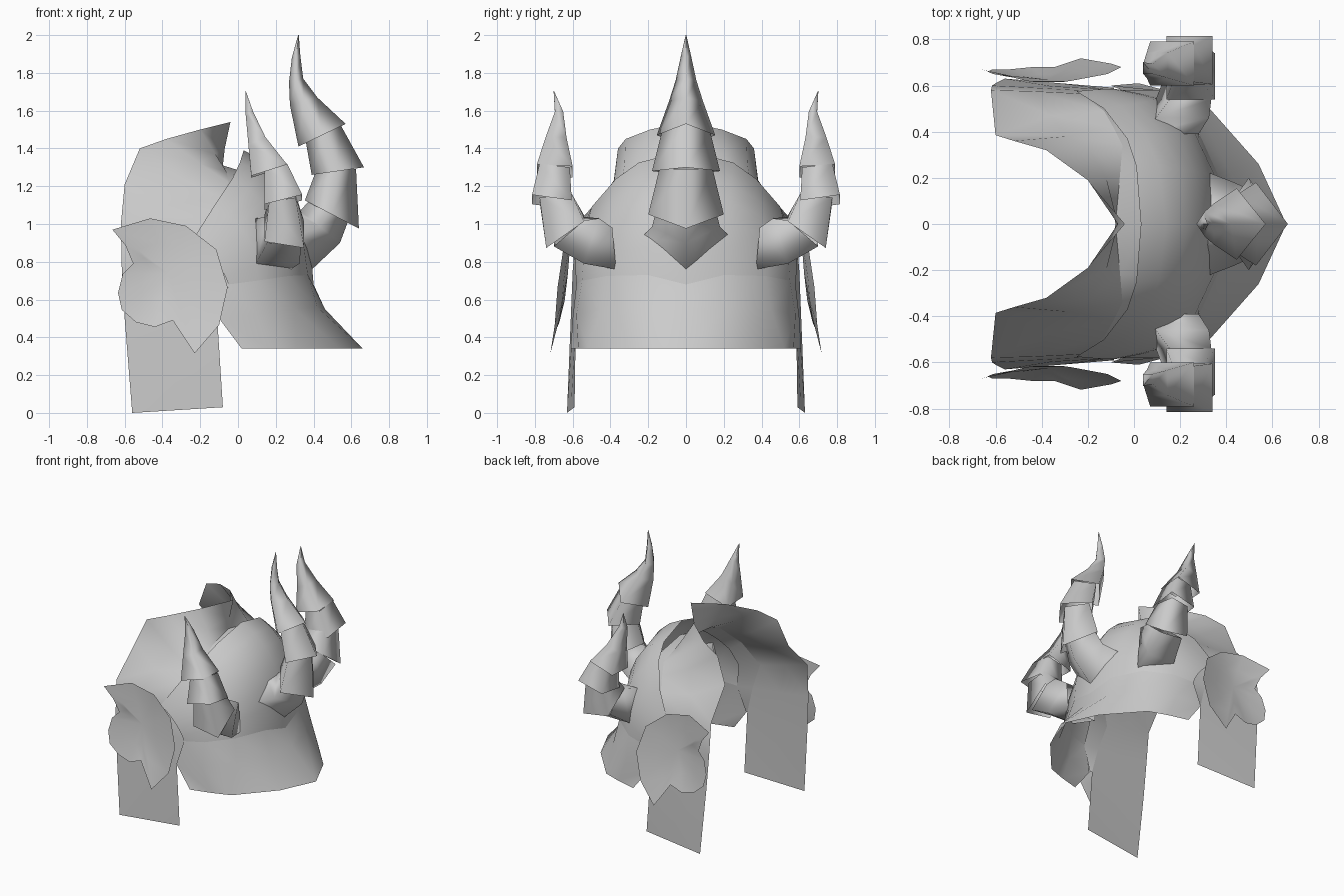
import bpy, math
from mathutils import Vector

if "Cube" in bpy.data.objects:
    bpy.data.objects.remove(bpy.data.objects["Cube"])

metal = bpy.data.materials.new("grey metal")
metal.diffuse_color = (0.6, 0.6, 0.6, 1)
metal.use_nodes = True
metal.node_tree.nodes["Principled BSDF"].inputs["Base Color"].default_value = metal.diffuse_color


def make(name, verts, faces, mirror=True, angle=40):
    """Mesh object, optionally mirrored across the helmet's middle plane."""
    mesh = bpy.data.meshes.new(name)
    mesh.from_pydata([tuple(v) for v in verts], [], faces)
    mesh.materials.append(metal)
    ob = bpy.data.objects.new(name, mesh)
    bpy.context.collection.objects.link(ob)
    bpy.context.view_layer.objects.active = ob
    ob.select_set(True)
    bpy.ops.object.shade_smooth_by_angle(angle=math.radians(angle))
    ob.select_set(False)
    if mirror:
        m = ob.modifiers.new("mirror", 'MIRROR')
        m.use_axis = (False, True, False)
        m.merge_threshold = 0.002
    return ob


def loft(name, rows, angle=60):
    """Open sheet of triangles through rows of equal length."""
    n = len(rows[0])
    faces = []
    for r in range(len(rows) - 1):
        for i in range(n - 1):
            a, b = r * n + i, (r + 1) * n + i
            faces += [(a, a + 1, b), (a + 1, b + 1, b)]
    return make(name, [p for row in rows for p in row], faces, True, angle)


def horn_part(name, rings, mirror, turn=0.0):
    """Four-sided tapered tube; each ring is centre, half-axis u, half-axis v."""
    verts, faces = [], []
    grow = math.sqrt(2) if turn else 1
    for c, u, v in rings:
        for k in range(4):
            a = math.pi / 2 * k + turn
            verts.append(Vector(c) + (Vector(u) * math.cos(a) + Vector(v) * math.sin(a)) * grow)
    for r in range(len(rings) - 1):
        for k in range(4):
            j = (k + 1) % 4
            faces.append((r * 4 + k, r * 4 + j, (r + 1) * 4 + j, (r + 1) * 4 + k))
    return make(name, verts, faces, mirror, 120)


# Skull dome: front arch bent back to the bottom ring through a middle row
front = [(.03, 0, 1.39), (.01, .25, 1.325), (-.03, .37, 1.24), (-.13, .5, 1.09), (-.25, .575, .9)]
middle = [(.30, 0, 1.15), (.26, .23, 1.12), (.18, .40, 1.04), (.05, .53, .93), (-.12, .585, .8)]
ring = [(.40, 0, .68), (.37, .2, .73), (.27, .42, .725), (.1, .55, .70), (-.05, .58, .68)]
rows = []
for s in range(7):
    t = s / 6
    w = ((1 - t) * (1 - 2 * t), 4 * t * (1 - t), t * (2 * t - 1))
    rows.append([Vector(a) * w[0] + Vector(b) * w[1] + Vector(c) * w[2]
                 for a, b, c in zip(front, middle, ring)])
loft("skull_dome", rows)

# Flared neck guard
guard_mid = [(.46, 0, .55), (.42, .22, .56), (.30, .45, .55), (.1, .58, .52), (-.1, .60, .5)]
guard_low = [(.66, 0, .34), (.54, .26, .34), (.31, .52, .34), (.17, .57, .34), (.02, .61, .34)]
loft("neck_guard", [ring, guard_mid, guard_low])

# Brow band flaring up at its front, running down into the hanging cheek plates
# and tucked under the dome at its rear
brow_front = [(-.04, 0, 1.54), (-.2, .19, 1.5), (-.38, .32, 1.45), (-.52, .36, 1.4),
              (-.6, .385, 1.21), (-.62, .58, 1.0), (-.615, .6, .75), (-.6, .61, .5),
              (-.56, .63, 0)]
brow_mid = [(-.07, 0, 1.4), (-.12, .2, 1.37), (-.2, .325, 1.32), (-.29, .38, 1.235),
            (-.36, .47, 1.1), (-.43, .575, .95), (-.39, .588, .72), (-.355, .597, .5),
            (-.32, .61, .015)]
brow_rear = [(-.08, 0, 1.31), (-.06, .22, 1.275), (-.05, .34, 1.22), (-.09, .42, 1.14),
             (-.13, .49, 1.07), (-.23, .565, .9), (-.16, .575, .7), (-.11, .583, .5),
             (-.08, .59, .03)]
loft("brow_and_cheek_plates", [brow_front, brow_mid, brow_rear])
brow_tuck = [(.05, 0, 1.27), (.05, .22, 1.23), (.05, .33, 1.16), (.02, .42, 1.08),
             (-.03, .48, 1.0), (-.06, .55, .86), (-.03, .572, .68), (-.095, .588, .5)]
loft("inner_lining", [brow_rear[:8], brow_tuck])

# Notched ear ornaments, dished toward the head
outline = [(-.665, .67, .97), (-.465, .62, 1.03), (-.275, .62, .99), (-.115, .65, .865),
           (-.055, .68, .665), (-.10, .695, .465), (-.23, .718, .315), (-.345, .68, .49),
           (-.44, .68, .455), (-.54, .67, .48), (-.615, .67, .545), (-.635, .66, .635),
           (-.61, .65, .735), (-.555, .64, .79), (-.595, .655, .885)]
hub = Vector((-.37, .625, .74))
n = len(outline)
inner = [hub.lerp(Vector(p), .55) - Vector((0, .008, 0)) for p in outline]
faces = [(i, (i + 1) % n, n + (i + 1) % n, n + i) for i in range(n)]
faces += [(n + i, n + (i + 1) % n, 2 * n) for i in range(n)]
make("ear_ornament", outline + inner + [hub], faces, True, 80)


# Rear horn: rings from left x, z, right x, z and half width
def flat_ring(ax, az, bx, bz, w):
    return (((ax + bx) / 2, 0, (az + bz) / 2),
            ((bx - ax) / 2, 0, (bz - az) / 2), (0, w, 0))


rear = {
    "rear_horn_root": [(.2, 1.12, .36, .73, .24), (.33, 1.07, .54, .9, .18),
                       (.40, 1.15, .6, 1.06, .15)],
    "rear_horn_lower": [(.354, 1.125, .64, .976, .2), (.42, 1.30, .625, 1.29, .14)],
    "rear_horn_middle": [(.39, 1.26, .667, 1.30, .18), (.36, 1.43, .54, 1.53, .13)],
    "rear_horn_tip": [(.32, 1.41, .57, 1.53, .155), (.275, 1.63, .42, 1.67, .09),
                      (.27, 1.75, .345, 1.77, .055), (.285, 1.88, .33, 1.89, .028),
                      (.318, 2, .322, 2, .002)],
}
for name, data in rear.items():
    horn_part(name, [flat_ring(*d) for d in data], False)

# Side horns, square in section
side = {
    "side_horn_root": [((.16, .38, .87), (.12, 0, 0), (0, -.01, -.11)),
                       ((.21, .5, .91), (.115, 0, 0), (0, .04, -.12)),
                       ((.245, .62, .96), (.09, 0, -.01), (0, .08, -.068))],
    "side_horn_lower": [((.245, .64, .96), (.105, 0, -.017), (0, .10, -.07)),
                        ((.235, .69, 1.14), (.07, 0, .01), (0, .085, -.01))],
    "side_horn_middle": [((.24, .71, 1.115), (.10, 0, .025), (0, .105, .015)),
                         ((.20, .695, 1.3), (.06, 0, .01), (0, .08, .01))],
    "side_horn_tip": [((.165, .695, 1.28), (.095, 0, .03), (0, .095, .005)),
                      ((.10, .688, 1.44), (.045, 0, .02), (0, .055, 0)),
                      ((.06, .672, 1.59), (.02, 0, .005), (0, .022, 0)),
                      ((.04, .70, 1.705), (.001, 0, 0), (0, .001, 0))],
}
for name, rings in side.items():
    horn_part(name, rings, True, math.pi / 4)
